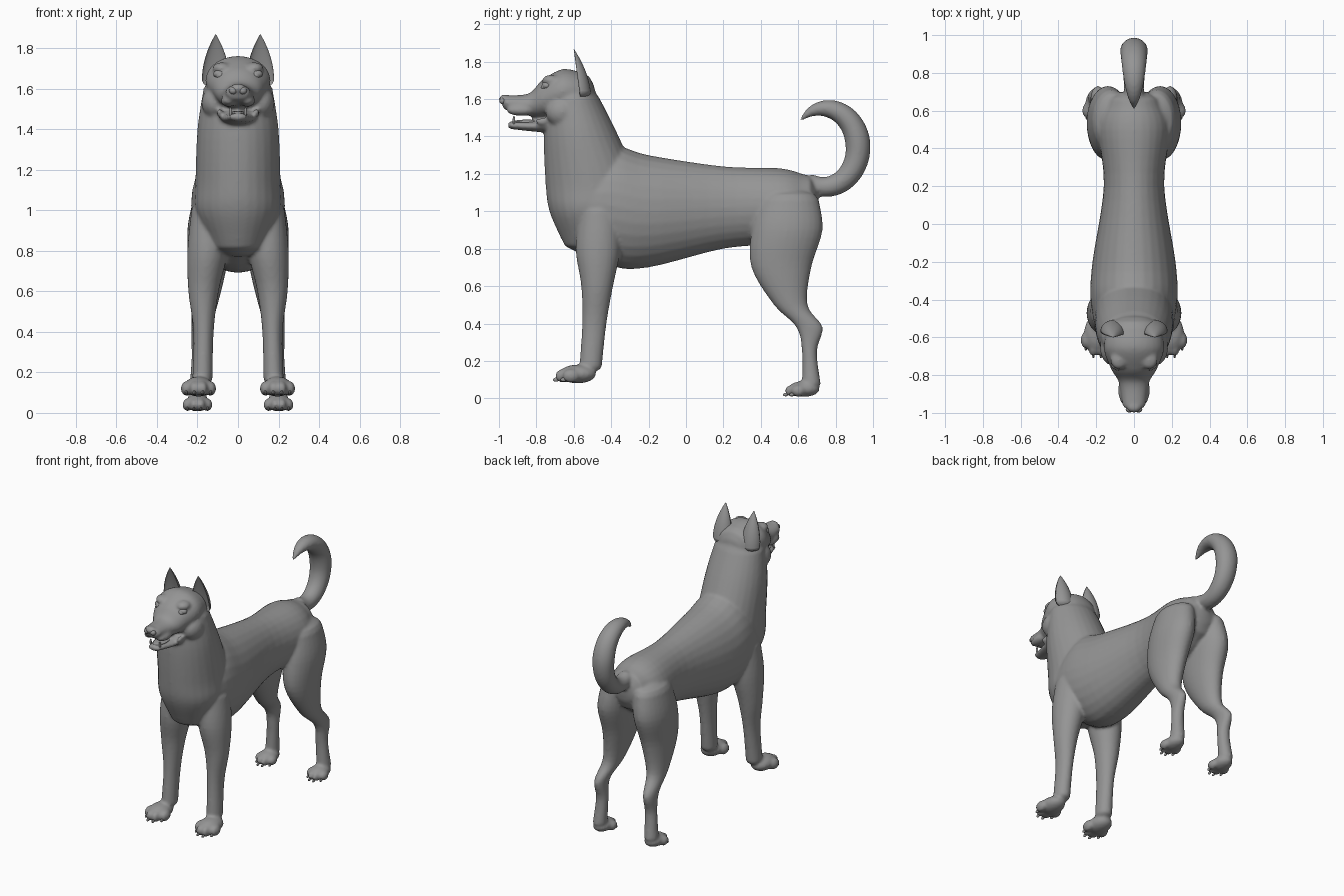
import bpy, bmesh
from math import sin, cos, pi, radians
from mathutils import Vector

cube = bpy.data.objects.get("Cube")
if cube:
    bpy.data.objects.remove(cube)

GREY = (0.3, 0.3, 0.3, 1)
coat = bpy.data.materials.new("grey coat")
coat.use_nodes = True
coat.diffuse_color = GREY
coat.node_tree.nodes["Principled BSDF"].inputs["Base Color"].default_value = GREY

ACROSS = Vector((1, 0, 0))
UPRIGHT = Vector((0, 0, 1))
LEVEL = Vector((0, 1, 0))


def spline(points, steps=5):
    """Smooth curve through the given sections."""
    points = [Vector(p) for p in points]
    path = []
    for i in range(len(points) - 1):
        before = points[max(i - 1, 0)]
        start, end = points[i], points[i + 1]
        after = points[min(i + 2, len(points) - 1)]
        for step in range(steps):
            t = step / steps
            chord = start.lerp(end, t)
            bend_in = (end - before) / 2 - (end - start)
            bend_out = (after - start) / 2 - (end - start)
            path.append(chord + t * (1 - t) * ((1 - t) * bend_in - t * bend_out))
    return path + [points[-1]]


def rounded_end(last, previous):
    """Shrinking sections that close a limb with a dome."""
    heading = (last.xyz - previous.xyz).normalized()
    length = 0.6 * min(last[3], last[4])
    dome = []
    for angle in (radians(30), radians(60), radians(80)):
        centre = last.xyz + heading * length * sin(angle)
        dome.append(Vector((*centre, last[3] * cos(angle), last[4] * cos(angle))))
    return dome


def loft(bm, sections, slice_axis=None, side=1, cup=1, segments=28):
    """Skin over sections of (x, y, z, half width, half depth); x may be left out."""
    path = spline([s if len(s) == 5 else (0, *s) for s in sections])
    path = rounded_end(path[0], path[1])[::-1] + path + rounded_end(path[-1], path[-2])
    rings = []
    for i, section in enumerate(path):
        axis = slice_axis
        if axis is None:
            tangent = path[min(i + 1, len(path) - 1)].xyz - path[max(i - 1, 0)].xyz
            axis = tangent.cross(ACROSS).normalized()
        ring = []
        for k in range(segments):
            angle = 2 * pi * k / segments
            depth = sin(angle) * section[4]
            if depth < 0:
                depth *= cup
            point = section.xyz + ACROSS * cos(angle) * section[3] + axis * depth
            point.x *= side
            ring.append(bm.verts.new(point))
        rings.append(ring)
    faces = [bm.faces.new(rings[0]), bm.faces.new(rings[-1])]
    for lower, upper in zip(rings, rings[1:]):
        for k in range(segments):
            faces.append(bm.faces.new((lower[k - 1], lower[k], upper[k], upper[k - 1])))
    bmesh.ops.recalc_face_normals(bm, faces=faces)


def ball(bm, centre, size, side=1):
    """Ellipsoid, mirrored to the right when side is negative."""
    made = bmesh.ops.create_uvsphere(bm, u_segments=20, v_segments=12, radius=1)
    bmesh.ops.scale(bm, vec=size, verts=made["verts"])
    x, y, z = centre
    bmesh.ops.translate(bm, vec=(side * x, y, z), verts=made["verts"])


def toes(bm, paw, scale, forward, drop, size, side):
    """Four ellipsoids fanned round the front of a paw."""
    x, y, z = paw
    for k in range(4):
        offset = k - 1.5
        reach = forward - 0.02 * offset ** 2
        centre = (x + 0.04 * offset * scale, y - reach * scale, z - drop)
        ball(bm, centre, [scale * s for s in size], side)


def finish(name, bm):
    mesh = bpy.data.meshes.new(name)
    bm.to_mesh(mesh)
    bm.free()
    mesh.materials.append(coat)
    mesh.polygons.foreach_set("use_smooth", [True] * len(mesh.polygons))
    part = bpy.data.objects.new(name, mesh)
    bpy.context.scene.collection.objects.link(part)
    return part


def single_ball(name, centre, size, side=1):
    bm = bmesh.new()
    ball(bm, centre, size, side)
    finish(name, bm)


FRONT_PAW, HIND_PAW = (0.195, -0.58, 0.13), (0.2, 0.63, 0.05)
PAWS = ((FRONT_PAW, 1), (HIND_PAW, 0.85))
body = bmesh.new()

# Torso, rump to chest
loft(body, [(0.62, 1.05, 0.15, 0.15), (0.5, 1.03, 0.19, 0.2), (0.2, 1.02, 0.16, 0.22),
            (-0.2, 1, 0.22, 0.3), (-0.4, 1.03, 0.23, 0.32), (-0.58, 1.04, 0.2, 0.2)], UPRIGHT)
# Neck and ruff
loft(body, [(-0.5, 0.86, 0.15, 0.17), (-0.5, 1, 0.21, 0.23), (-0.5, 1.14, 0.21, 0.25),
            (-0.56, 1.4, 0.2, 0.2), (-0.6, 1.6, 0.17, 0.14)], LEVEL)
# Skull, brow and upper muzzle
loft(body, [(-0.55, 1.63, 0.14, 0.11), (-0.66, 1.64, 0.16, 0.12), (-0.77, 1.6, 0.12, 0.1),
            (-0.84, 1.57, 0.08, 0.06), (-0.96, 1.58, 0.06, 0.04)], UPRIGHT)
ball(body, (0, -0.97, 1.6), (0.04, 0.03, 0.025))
# Lower jaw
loft(body, [(-0.7, 1.47, 0.1, 0.05), (-0.8, 1.455, 0.08, 0.03), (-0.94, 1.46, 0.04, 0.02)],
     UPRIGHT)

# Tail curling forward along an arc
tail = []
for k in range(13):
    t = k / 12
    angle = radians(-115 + 250 * t)
    girth = 0.075 * (0.65 + 0.35 * min(1, 2 * t)) * (1 - 0.9 * t ** 5)
    tail.append((0.74 + 0.18 * cos(angle), 1.34 + 0.21 * sin(angle), girth, girth * (1 - t / 6)))
loft(body, tail)

for side in (1, -1):
    # Foreleg
    loft(body, [(0.14, -0.46, 1, 0.09, 0.11), (0.15, -0.47, 0.8, 0.1, 0.12),
                (0.17, -0.475, 0.6, 0.075, 0.085), (0.17, -0.49, 0.4, 0.05, 0.065),
                (0.175, -0.51, 0.17, 0.05, 0.06)], LEVEL, side)
    # Hind leg
    loft(body, [(0.12, 0.55, 1.06, 0.1, 0.16), (0.14, 0.54, 0.9, 0.11, 0.19),
                (0.15, 0.51, 0.7, 0.09, 0.16), (0.17, 0.56, 0.5, 0.06, 0.09),
                (0.19, 0.66, 0.38, 0.04, 0.07), (0.19, 0.66, 0.25, 0.04, 0.04),
                (0.2, 0.67, 0.08, 0.045, 0.05)], LEVEL, side)
    # Paws
    for paw, scale in PAWS:
        ball(body, paw, [scale * s for s in (0.07, 0.1, 0.05)], side)
        toes(body, paw, scale, 0.08, 0.01, (0.027, 0.045, 0.037), side)
    # Brow, cheek, lip and mouth corner
    ball(body, (0.08, -0.72, 1.7), (0.045, 0.05, 0.03), side)
    ball(body, (0.11, -0.66, 1.53), (0.07, 0.09, 0.08), side)
    ball(body, (0.045, -0.88, 1.54), (0.04, 0.08, 0.03), side)
    ball(body, (0.09, -0.77, 1.48), (0.015, 0.035, 0.02), side)

# Blend the body parts into one skin
dog = finish("body", body)
fuse = dog.modifiers.new("fuse", "REMESH")
fuse.mode = "VOXEL"
fuse.voxel_size = 0.01
fuse.use_smooth_shade = True
relax = dog.modifiers.new("relax", "SMOOTH")
relax.factor = 0.5
relax.iterations = 5

for side, label in ((1, "left"), (-1, "right")):
    # Cupped ear, tapering to a tip
    ear = bmesh.new()
    profile = []
    for k in range(9):
        t = k / 8
        width = 0.065 * (1 - t ** 2) + 0.003
        profile.append((0.11, -0.57 - 0.03 * t, 1.64 + 0.225 * t, width, width * 0.9))
    loft(ear, profile, LEVEL, side, cup=-0.45)
    finish(label + "_ear", ear)
    # Eye, lid, nostril wing and lower fang
    single_ball(label + "_eye", (0.086, -0.752, 1.664), (0.024, 0.024, 0.02), side)
    single_ball(label + "_eyelid", (0.088, -0.745, 1.672), (0.034, 0.026, 0.022), side)
    single_ball(label + "_nostril", (0.024, -0.98, 1.59), (0.02, 0.018, 0.018), side)
    single_ball(label + "_fang", (0.036, -0.92, 1.485), (0.007, 0.007, 0.025), side)
    # Claws
    claws = bmesh.new()
    for paw, scale in PAWS:
        toes(claws, paw, scale, 0.12, 0.03, (0.007, 0.016, 0.011), side)
    finish(label + "_claws", claws)

single_ball("tongue", (0, -0.85, 1.478), (0.042, 0.08, 0.012))
